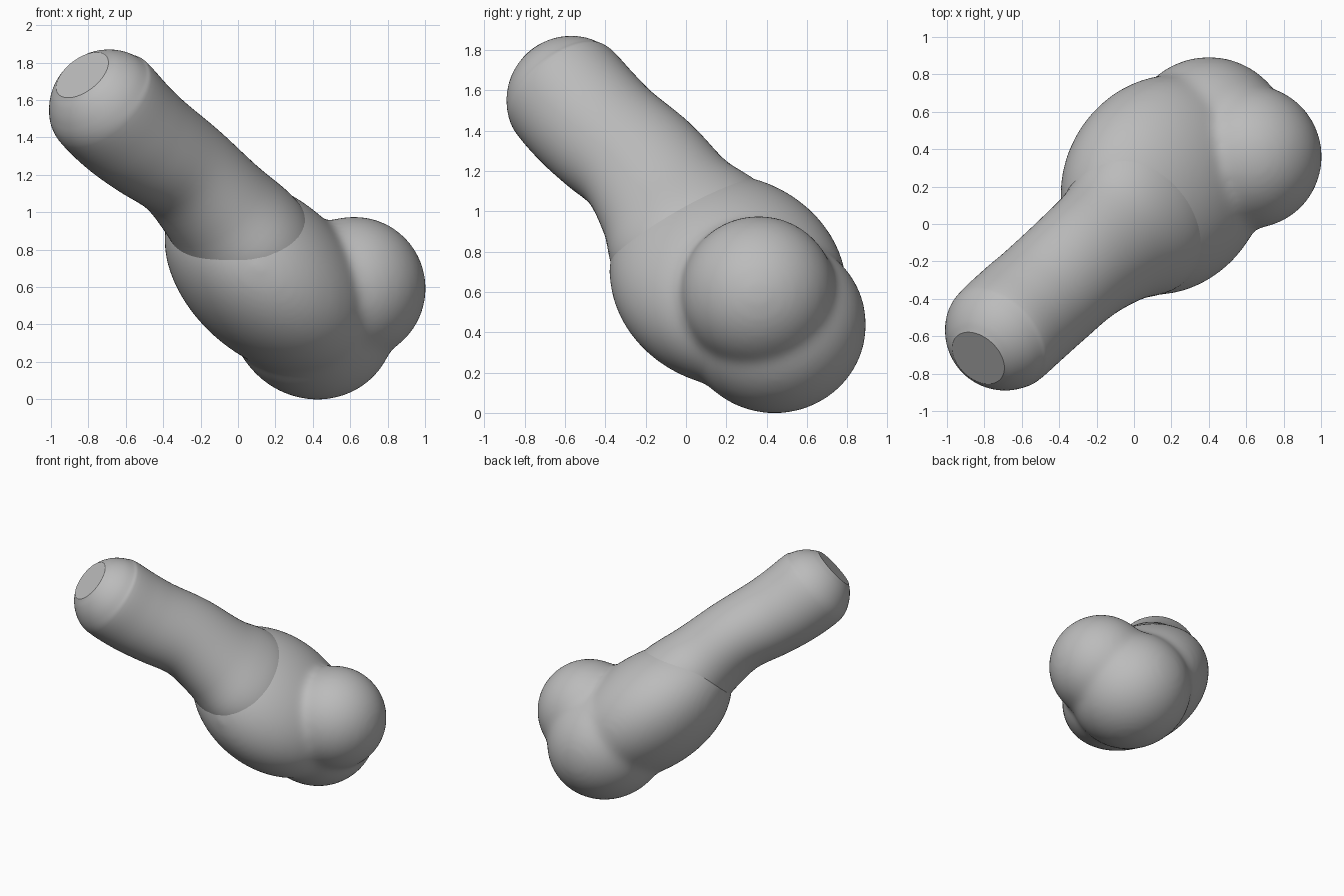
import bpy, bmesh, math
from mathutils import Vector, Matrix

cube = bpy.data.objects.get("Cube")
if cube:
    bpy.data.objects.remove(cube, do_unlink=True)

grey = bpy.data.materials.new("plain grey")
grey.use_nodes = True
colour = (0.5, 0.5, 0.5, 1)
grey.diffuse_color = colour
for node in grey.node_tree.nodes:
    if node.type == 'BSDF_PRINCIPLED':
        node.inputs["Base Color"].default_value = colour
        node.inputs["Roughness"].default_value = 0.6

# Body directions: along the length, across the thin side, across the wide side
LENGTH = Vector((0.665, 0.457, -0.592)).normalized()
THIN = Vector((0.665, 0, 0.746)).normalized()
WIDE = LENGTH.cross(THIN).normalized()


def make_object(name, bm):
    mesh = bpy.data.meshes.new(name)
    bmesh.ops.recalc_face_normals(bm, faces=bm.faces)
    bm.to_mesh(mesh)
    bm.free()
    mesh.materials.append(grey)
    obj = bpy.data.objects.new(name, mesh)
    bpy.context.collection.objects.link(obj)
    return obj


def select_only(obj):
    bpy.ops.object.select_all(action='DESELECT')
    obj.select_set(True)
    bpy.context.view_layer.objects.active = obj


def spline(points, steps):
    """Smooth samples through points, with tangents weighted by spacing."""
    t = [0]
    for a, b in zip(points, points[1:]):
        t.append(t[-1] + (b - a).length)
    last = len(points) - 1
    slopes = []
    for i in range(last + 1):
        lo, hi = max(i - 1, 0), min(i + 1, last)
        slopes.append((points[hi] - points[lo]) / (t[hi] - t[lo]))
    out = []
    for i in range(last):
        gap = t[i + 1] - t[i]
        for k in range(steps):
            u = k / steps
            out.append(points[i] * (2 * u**3 - 3 * u**2 + 1)
                       + slopes[i] * gap * (u**3 - 2 * u**2 + u)
                       + points[i + 1] * (3 * u**2 - 2 * u**3)
                       + slopes[i + 1] * gap * (u**3 - u**2))
    return out + [points[-1]]


def loft(name, points, steps=5, sides=72):
    """Oval tube through (centre, thin radius, wide radius), capped flat."""
    samples = spline(points, steps)
    bm = bmesh.new()
    rings = []
    for i, s in enumerate(samples):
        ahead = samples[min(i + 3, len(samples) - 1)]
        behind = samples[max(i - 3, 0)]
        along = Vector((ahead - behind)[:3]).normalized()
        wide = (WIDE - along * WIDE.dot(along)).normalized()
        thin = wide.cross(along)
        ring = []
        for k in range(sides):
            a = math.tau * k / sides
            offset = thin * math.cos(a) * s[3] + wide * math.sin(a) * s[4]
            ring.append(bm.verts.new(Vector(s[:3]) + offset))
        rings.append(ring)
    for r, q in zip(rings, rings[1:]):
        for k in range(sides):
            n = (k + 1) % sides
            bm.faces.new((r[k], r[n], q[n], q[k]))
    bm.faces.new(rings[0])
    bm.faces.new(rings[-1])
    return make_object(name, bm)


# Shaft: rounded tip cut flat, narrow waist, flare sinking into the body
tip = Vector((-0.69, -0.57, 1.55))
axis = Vector((-0.52, -0.535, 0.67)).normalized()
tip_radius = 0.32
stations = []
for h in (0.275, 0.24, 0.19, 0.13, 0.06):
    c = tip + axis * h
    r = math.sqrt(tip_radius**2 - h**2)
    stations.append(Vector((*c, r, r)))
stations += [Vector(s) for s in (
    (-0.60, -0.49, 1.465, 0.31, 0.32),
    (-0.48, -0.385, 1.365, 0.298, 0.32),
    (-0.295, -0.22, 1.228, 0.284, 0.33),
    (-0.13, -0.09, 1.05, 0.304, 0.365),
    (-0.01, 0.015, 0.905, 0.338, 0.44),
    (0.1, 0.1, 0.805, 0.33, 0.44),
    (0.22, 0.2, 0.69, 0.27, 0.36))]
shaft = loft("shaft", stations)
select_only(shaft)
bpy.ops.object.shade_smooth_by_angle(angle=math.radians(30))

# Body: oval bulb, lower lobe and side lobe melted together
turn = Matrix((THIN, WIDE, LENGTH)).transposed().to_4x4()
bm = bmesh.new()
for centre, size in (((0.161, 0.209, 0.656), (0.43, 0.572, 0.655)),
                     ((0.40, 0.44, 0.437), (0.43, 0.455, 0.455)),
                     ((0.62, 0.36, 0.593), (0.386, 0.386, 0.386))):
    place = Matrix.Translation(centre) @ turn @ Matrix.Diagonal((*size, 1))
    bmesh.ops.create_icosphere(bm, subdivisions=5, radius=1, matrix=place)
body = make_object("lobed_body", bm)
remesh = body.modifiers.new("merge", 'REMESH')
remesh.mode = 'VOXEL'
remesh.voxel_size = 0.02
remesh.use_smooth_shade = True
soften = body.modifiers.new("soften", 'SMOOTH')
soften.factor = 0.5
soften.iterations = 36
select_only(body)
bpy.ops.object.shade_smooth()
